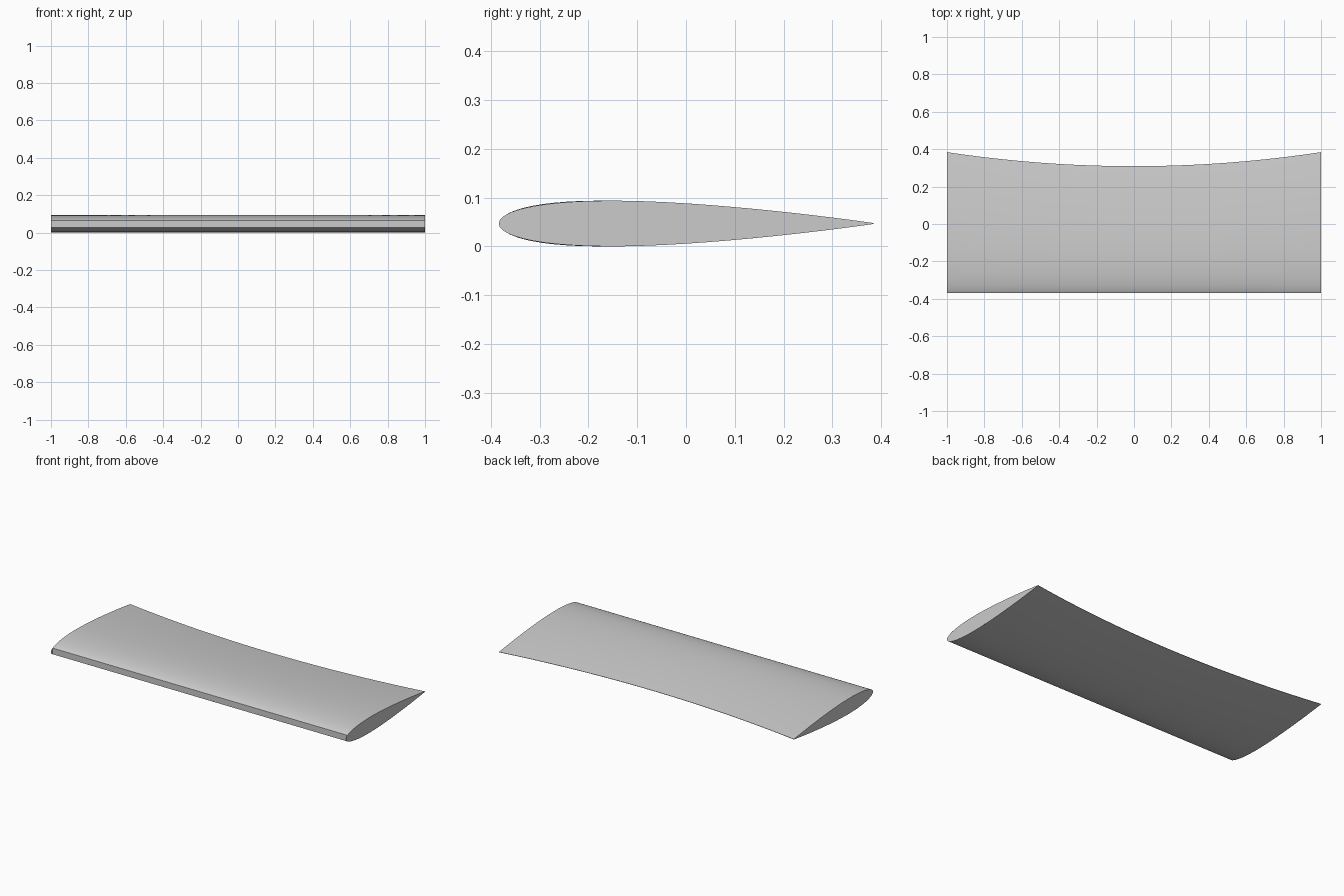
import bpy
import bmesh
import math

if "Cube" in bpy.data.objects:
    bpy.data.objects.remove(bpy.data.objects["Cube"], do_unlink=True)

NOSE, TAIL, CHORD, MID_Z = -0.384, 0.384, 0.768, 0.047
SKIN_FRONT = -0.368

grey = bpy.data.materials.new("light_grey")
grey.use_nodes = True
colour = (0.6, 0.6, 0.6, 1)
grey.diffuse_color = colour
grey.node_tree.nodes["Principled BSDF"].inputs["Base Color"].default_value = colour


def half_thickness(y):
    """Symmetric aerofoil half thickness at a tip station."""
    u = max(0.0, (y - NOSE) / CHORD)
    return 0.61 * CHORD * (0.2969 * math.sqrt(u) - 0.126 * u - 0.3516 * u**2
                           + 0.2843 * u**3 - 0.1015 * u**4)


def profile(start, steps):
    """Closed outline: over the top to the tail, back along the underside."""
    ys = [start + (TAIL - start) * (1 - math.cos(math.pi * i / steps)) / 2
          for i in range(steps + 1)]
    top = [(y, MID_Z + half_thickness(y)) for y in ys]
    under = [(y, MID_Z - half_thickness(y)) for y in reversed(ys)]
    if start == NOSE:
        under.pop()
    return top + under


def make_object(name, bm):
    mesh = bpy.data.meshes.new(name)
    bm.to_mesh(mesh)
    bm.free()
    mesh.materials.append(grey)
    obj = bpy.data.objects.new(name, mesh)
    bpy.context.collection.objects.link(obj)
    return obj


# Wing skin: blunt front strip, trailing edge bowed in towards the middle
bm = bmesh.new()
outline = profile(SKIN_FRONT, 28)
spans = 20
rings = []
for i in range(spans + 1):
    x = -1 + 2 * i / spans
    tail = 0.309 + (TAIL - 0.309) * x * x
    stretch = (tail - SKIN_FRONT) / (TAIL - SKIN_FRONT)
    rings.append([bm.verts.new((x, SKIN_FRONT + (y - SKIN_FRONT) * stretch, z))
                  for y, z in outline])
for a, b in zip(rings, rings[1:]):
    for j in range(len(outline)):
        k = (j + 1) % len(outline)
        bm.faces.new((a[j], b[j], b[k], a[k]))
bm.normal_update()
# Make the upper skin face up
if sum(f.normal.z for f in bm.faces if f.calc_center_median().z > MID_Z) < 0:
    bmesh.ops.reverse_faces(bm, faces=bm.faces[:])
skin = make_object("wing_skin", bm)
bpy.ops.object.select_all(action='DESELECT')
skin.select_set(True)
bpy.context.view_layer.objects.active = skin
bpy.ops.object.shade_smooth_by_angle(angle=math.radians(30))

# Flat end plates with a rounded nose
for name, side in (("left_end_plate", 1), ("right_end_plate", -1)):
    bm = bmesh.new()
    face = bm.faces.new([bm.verts.new((side, y, z)) for y, z in profile(NOSE, 28)])
    face.normal_update()
    if face.normal.x * side < 0:
        face.normal_flip()
    make_object(name, bm)
